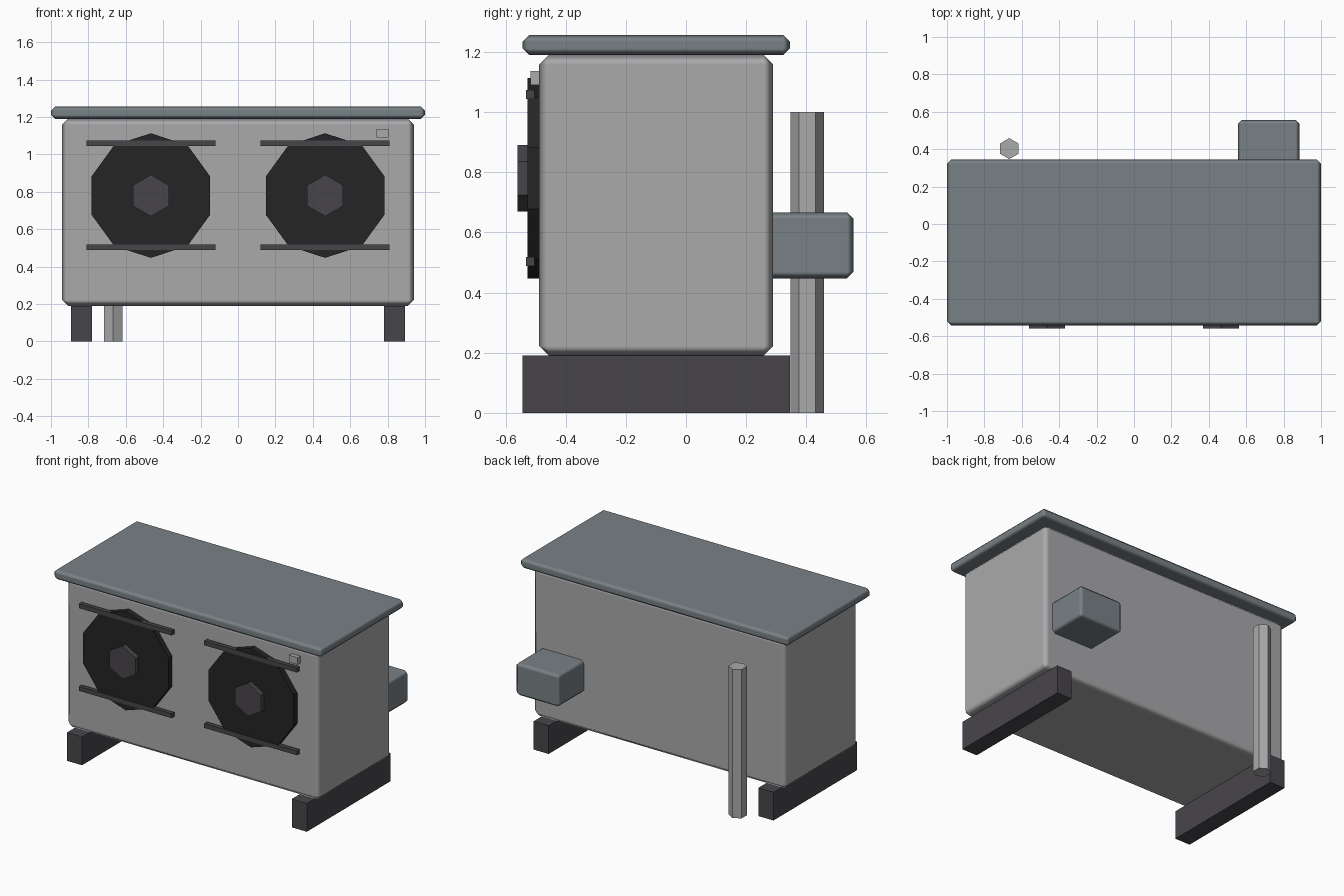
import bpy
from math import pi

cube = bpy.data.objects.get("Cube")
if cube:
    bpy.data.objects.remove(cube, do_unlink=True)


def material(name, colour):
    mat = bpy.data.materials.new(name)
    mat.use_nodes = True
    mat.diffuse_color = (*colour, 1)
    mat.node_tree.nodes["Principled BSDF"].inputs["Base Color"].default_value = (*colour, 1)
    return mat


light_grey = material("light_grey", (0.40, 0.40, 0.41))
slate = material("slate_grey", (0.19, 0.22, 0.235))
charcoal = material("charcoal", (0.064, 0.060, 0.069))
black = material("fan_black", (0.018, 0.018, 0.018))


def box(name, x, y, z, mat, bevel=0):
    """Box from (min, max) spans, with an optional single chamfer."""
    spans = (x, y, z)
    bpy.ops.mesh.primitive_cube_add(size=1, location=[(a + b) / 2 for a, b in spans])
    obj = bpy.context.object
    obj.name = name
    obj.scale = [b - a for a, b in spans]
    bpy.ops.object.transform_apply(location=False, rotation=False, scale=True)
    obj.data.materials.append(mat)
    if bevel:
        mod = obj.modifiers.new("chamfer", 'BEVEL')
        mod.width = bevel
        mod.segments = 1
        mod.harden_normals = True
        bpy.ops.object.shade_smooth()
    return obj


def prism(name, sides, radius, depth, centre, mat, facing_front=True):
    bpy.ops.mesh.primitive_cylinder_add(
        vertices=sides, radius=radius, depth=depth, location=centre,
        rotation=(pi / 2 if facing_front else 0, 0, 0))
    obj = bpy.context.object
    obj.name = name
    obj.data.materials.append(mat)
    return obj


# Cabinet and overhanging lid
box("cabinet", (-0.941, 0.941), (-0.488, 0.29), (0.19, 1.19), light_grey, 0.032)
box("lid", (-1, 1), (-0.543, 0.345), (1.19, 1.256), slate, 0.022)

# Parts that repeat on each side
for side, s in (("right", -1), ("left", 1)):
    cx = s * 0.466
    foot = sorted((s * 0.78, s * 0.892))
    box(f"{side}_foot", foot, (-0.543, 0.345), (0, 0.19), charcoal)
    prism(f"{side}_fan", 10, 0.333, 0.042, (cx, -0.506, 0.78), black)
    prism(f"{side}_fan_hub", 6, 0.111, 0.04, (cx, -0.54, 0.78), charcoal)
    for level, z in (("lower", 0.503), ("upper", 1.059)):
        box(f"{side}_{level}_guard_bar", (cx - 0.345, cx + 0.345),
            (-0.532, -0.504), (z - 0.015, z + 0.015), charcoal)

# Small front switch
box("switch", (0.741, 0.805), (-0.517, -0.48), (1.09, 1.137), light_grey)

# Rear junction box and pipe
box("junction_box", (0.555, 0.885), (0.25, 0.557), (0.447, 0.667), slate, 0.022)
prism("rear_pipe", 6, 0.056, 1.0, (-0.667, 0.403, 0.5), light_grey, facing_front=False)
